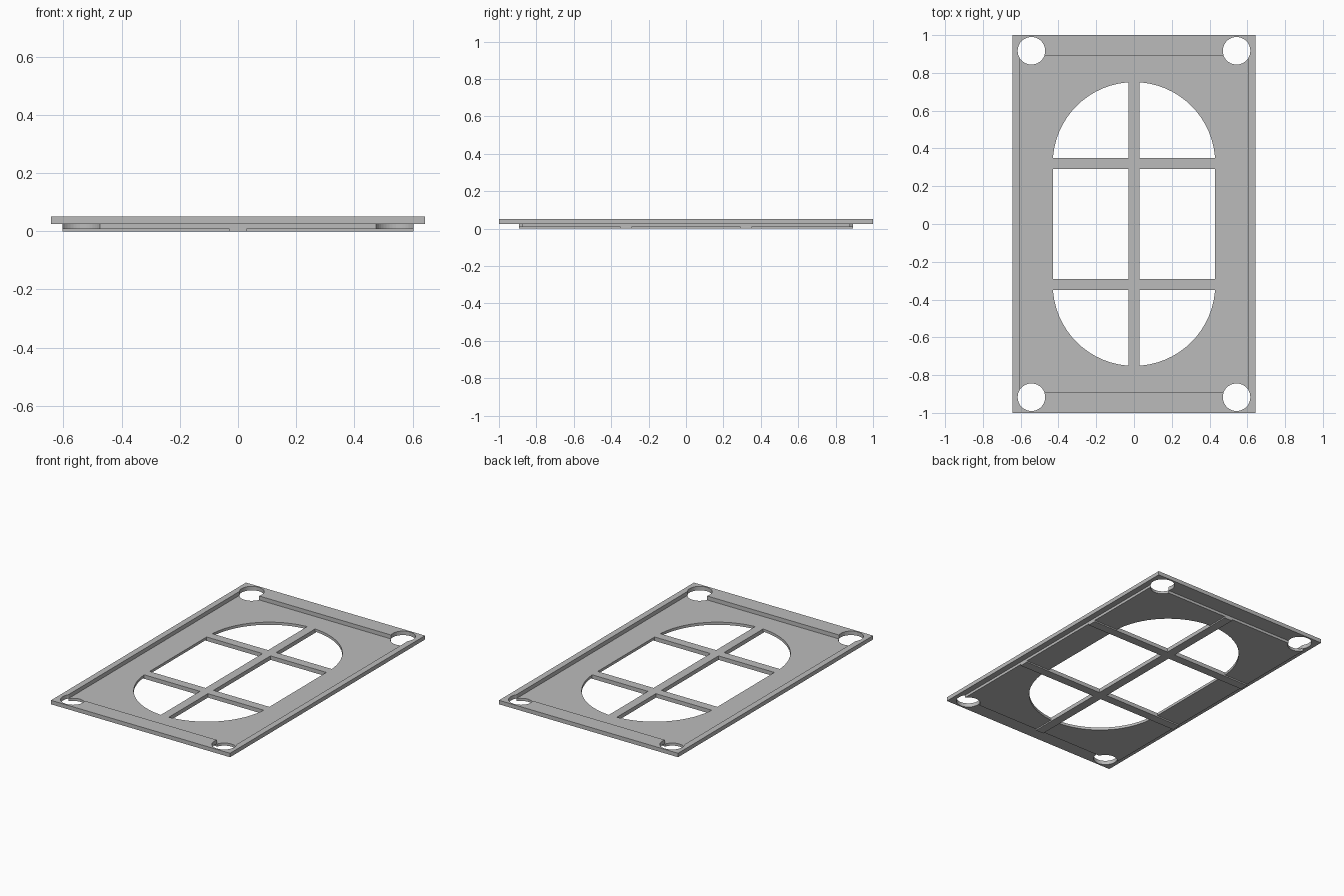
import bpy
import math

if "Cube" in bpy.data.objects:
    bpy.data.objects.remove(bpy.data.objects["Cube"], do_unlink=True)

# Main dimensions
RIM_X, RIM_Y = 0.643, 1.0
PANEL_X, PANEL_Y = 0.604, 0.892
RIB_Z, STEP_Z, TOP_Z = 0.0086, 0.0257, 0.0514
BAR = 0.0285
OPEN_R, BAR_Y = 0.43, 0.321
HOLE_X, HOLE_Y, HOLE_R = 0.543, 0.917, 0.073

grey = bpy.data.materials.new("plain grey")
grey.use_nodes = True
colour = (0.5, 0.5, 0.5, 1)
grey.diffuse_color = colour
grey.node_tree.nodes["Principled BSDF"].inputs["Base Color"].default_value = colour


def prism(name, outline, z0, z1):
    """Extrude a counter-clockwise outline between two heights."""
    n = len(outline)
    verts = [(x, y, z) for z in (z0, z1) for x, y in outline]
    faces = [list(range(n))[::-1], list(range(n, 2 * n))]
    faces += [(i, (i + 1) % n, n + (i + 1) % n, n + i) for i in range(n)]
    mesh = bpy.data.meshes.new(name)
    mesh.from_pydata(verts, [], faces)
    mesh.materials.append(grey)
    obj = bpy.data.objects.new(name, mesh)
    bpy.context.collection.objects.link(obj)
    return obj


def rect(hx, hy, cy=0):
    return [(-hx, cy - hy), (hx, cy - hy), (hx, cy + hy), (-hx, cy + hy)]


def arc(cx, cy, r, start, sweep, steps):
    return [(cx + r * math.cos(start + sweep * i / steps),
             cy + r * math.sin(start + sweep * i / steps)) for i in range(steps + 1)]


def combine(target, tool, operation):
    """Apply a boolean and discard the tool object."""
    tool.hide_render = True
    mod = target.modifiers.new(operation.lower(), "BOOLEAN")
    mod.operation, mod.solver, mod.object = operation, "EXACT", tool
    bpy.context.view_layer.objects.active = target
    bpy.ops.object.modifier_apply(modifier=mod.name)
    bpy.data.objects.remove(tool, do_unlink=True)


# Raised rim with a rectangular recess
rim = prism("rim", rect(RIM_X, RIM_Y), STEP_Z, TOP_Z)
combine(rim, prism("recess_cutter", rect(PANEL_X, PANEL_Y), 0, 1), "DIFFERENCE")

# Sunken panel with a round-ended opening
panel = prism("window_panel", rect(PANEL_X, PANEL_Y), RIB_Z, STEP_Z)
capsule = (arc(0, BAR_Y, OPEN_R, 0, math.pi, 32)
           + arc(0, -BAR_Y, OPEN_R, math.pi, math.pi, 32))
combine(panel, prism("opening_cutter", capsule, -1, 1), "DIFFERENCE")

# Corner holes through both rim and panel
for sx in (-1, 1):
    for sy in (-1, 1):
        circle = arc(sx * HOLE_X, sy * HOLE_Y, HOLE_R, 0, math.tau, 40)[:-1]
        for part in (rim, panel):
            combine(part, prism("hole_cutter", circle, -1, 1), "DIFFERENCE")

# Crossing bars, flush on top and standing proud underneath
combine(panel, prism("upright_bar", rect(BAR, PANEL_Y), 0, STEP_Z), "UNION")
for sy in (-1, 1):
    bar = prism("cross_bar", rect(PANEL_X, BAR, sy * BAR_Y), 0, STEP_Z)
    combine(panel, bar, "UNION")
